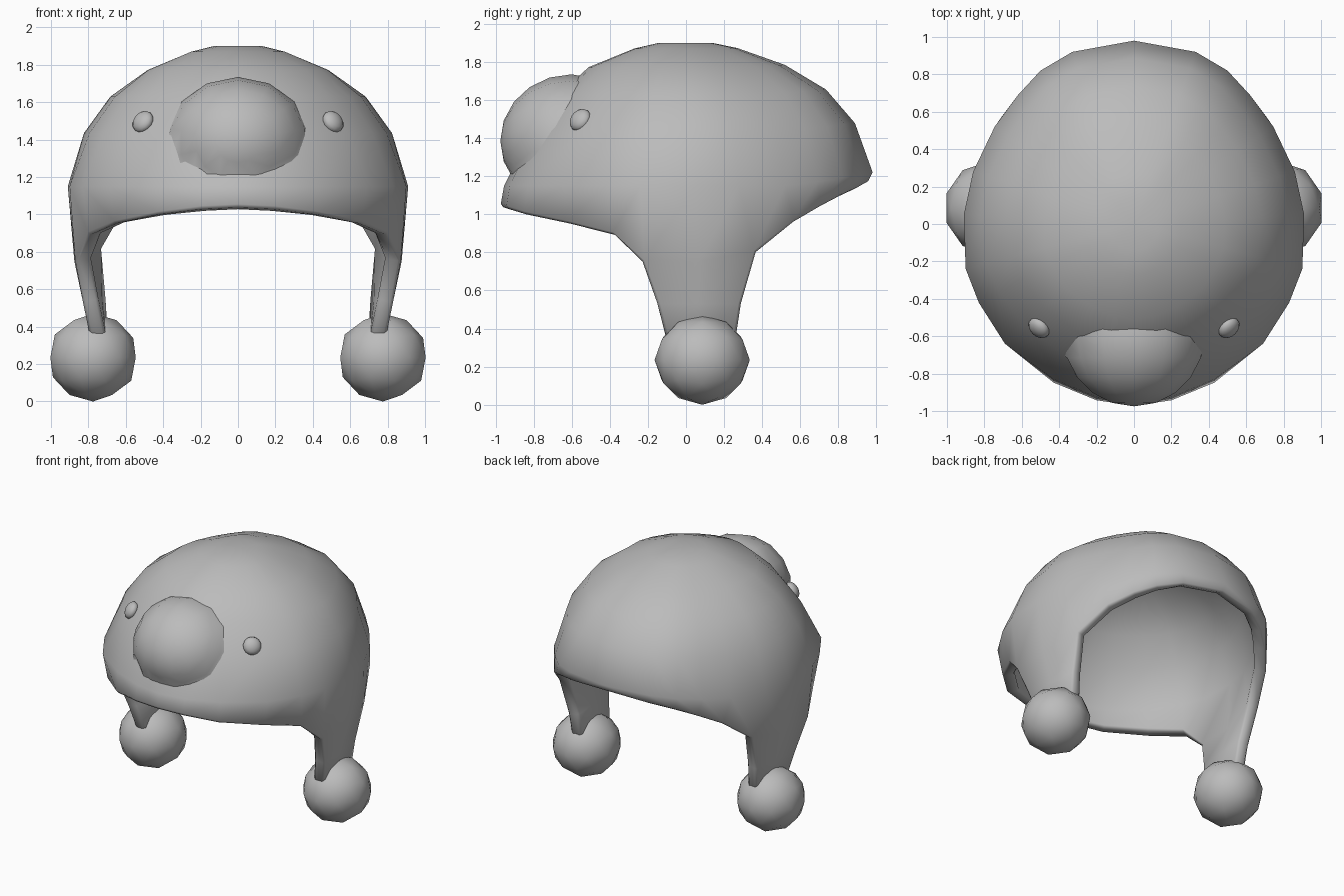
import bpy, bmesh, math
from mathutils import Vector, Matrix
from mathutils.bvhtree import BVHTree

cube = bpy.data.objects.get("Cube")
if cube:
    bpy.data.objects.remove(cube, do_unlink=True)

# One plain grey for everything
grey = bpy.data.materials.new("plain_grey")
grey.use_nodes = True
color = (0.5, 0.5, 0.5, 1)
grey.diffuse_color = color
grey.node_tree.nodes["Principled BSDF"].inputs["Base Color"].default_value = color


def add_object(name, bm):
    """Turn a bmesh into a smooth grey object."""
    for face in bm.faces:
        face.smooth = True
    mesh = bpy.data.meshes.new(name)
    bm.to_mesh(mesh)
    bm.free()
    mesh.materials.append(grey)
    obj = bpy.data.objects.new(name, mesh)
    bpy.context.scene.collection.objects.link(obj)
    return obj


# Hat: half outline from front to back
# (widest x, y, z) and (rim x, y, z)
columns = [
    ((0, -.955, 1.15), (0, -.975, 1.04)),
    ((.2, -.925, 1.15), (.2, -.945, 1.03)),
    ((.43, -.83, 1.15), (.43, -.85, 1.0)),
    ((.69, -.64, 1.15), (.66, -.62, .95)),
    ((.83, -.42, 1.15), (.8, -.38, .89)),
    ((.9, -.24, 1.15), (.87, -.23, .75)),
    ((.91, .05, 1.15), (.875, .07, .75)),
    ((.86, .28, 1.15), (.81, .37, .8)),
    ((.745, .52, 1.15), (.71, .57, .96)),
    ((.62, .69, 1.17), (.59, .71, 1.04)),
    ((.5, .82, 1.19), (.47, .81, 1.09)),
    ((.33, .92, 1.21), (.31, .9, 1.13)),
    ((0, .98, 1.22), (0, .95, 1.16)),
]
TOP = 1.9
# Height fraction, horizontal scale at the back, scale at the front
levels = [(.38, .905, .85), (.64, .75, .7), (.83, .53, .535),
          (.96, .275, .285), (1, .14, .15)]

bm = bmesh.new()
grid = []
for wide, rim in columns:
    x, y, z = wide
    front = min(1, max(0, -y / .6))
    column = [bm.verts.new(rim), bm.verts.new(wide)]
    for height, back_scale, front_scale in levels:
        s = back_scale + (front_scale - back_scale) * front
        column.append(bm.verts.new((x * s, y * s, z + (TOP - z) * height)))
    grid.append(column)
crown = bm.verts.new((0, 0, TOP))
for a, b in zip(grid, grid[1:]):
    for j in range(len(a) - 1):
        bm.faces.new((a[j], b[j], b[j + 1], a[j + 1]))
    bm.faces.new((a[-1], b[-1], crown))

# Ear flap hanging from the three side columns, its back edge turned inward
upper = [column[0] for column in grid[5:8]]
for z, front_edge, back_edge in [(.53, (.83, -.15), (.79, .29)),
                                 (.34, (.79, -.1), (.78, .26))]:
    start, end = Vector((*front_edge, z)), Vector((*back_edge, z))
    lower = [bm.verts.new(start.lerp(end, t)) for t in (0, .5, 1)]
    for i in range(2):
        bm.faces.new((lower[i], lower[i + 1], upper[i + 1], upper[i]))
    upper = lower
bm.normal_update()
surface = BVHTree.FromBMesh(bm)

hat = add_object("hat_shell", bm)
mirror = hat.modifiers.new("Mirror", 'MIRROR')
mirror.merge_threshold = .002
shell = hat.modifiers.new("Thickness", 'SOLIDIFY')
shell.thickness = .085
shell.offset = -1
edge = hat.modifiers.new("Soft rim", 'BEVEL')
edge.width = .015
edge.segments = 1
edge.limit_method = 'ANGLE'
edge.angle_limit = math.radians(60)

# Snout: front part of an ellipsoid whose hidden edge is tucked into the shell
TUCK = .055
bm = bmesh.new()
bmesh.ops.create_uvsphere(bm, u_segments=14, v_segments=10, radius=1)
place = (Matrix.Translation((0, -.6, 1.385))
         @ Matrix.Diagonal((.385, .375, .35, 1))
         @ Matrix.Rotation(math.radians(90), 4, 'X'))
bm.transform(place)
bmesh.ops.delete(bm, geom=[v for v in bm.verts if v.co.y > -.45], context='VERTS')
for v in bm.verts:
    v.co.z = max(v.co.z, 1.12)
    flat = Vector((max(abs(v.co.x), .001), v.co.y, 0))
    hit = surface.ray_cast(Vector((0, 0, v.co.z)), flat.normalized())
    if hit[0] is not None and hit[3] - TUCK > flat.length:
        scale = (hit[3] - TUCK) / flat.length
        v.co.x *= scale
        v.co.y *= scale
add_object("snout", bm)

# Eyes and pompoms on both sides
for side, sign in (("left", 1), ("right", -1)):
    bm = bmesh.new()
    bmesh.ops.create_uvsphere(bm, u_segments=14, v_segments=8, radius=1)
    normal = Vector((sign * .62, -.62, .5))
    turn = normal.to_track_quat('Z', 'Y').to_matrix().to_4x4()
    bm.transform(Matrix.Translation((sign * .508, -.555, 1.495)) @ turn
                 @ Matrix.Diagonal((.064, .064, .04, 1)))
    add_object(side + "_eye", bm)

    bm = bmesh.new()
    bmesh.ops.create_icosphere(bm, subdivisions=2, radius=1)
    bm.transform(Matrix.Translation((sign * .775, .085, .235))
                 @ Matrix.Diagonal((.24, .25, .235, 1)))
    add_object(side + "_pompom", bm)
